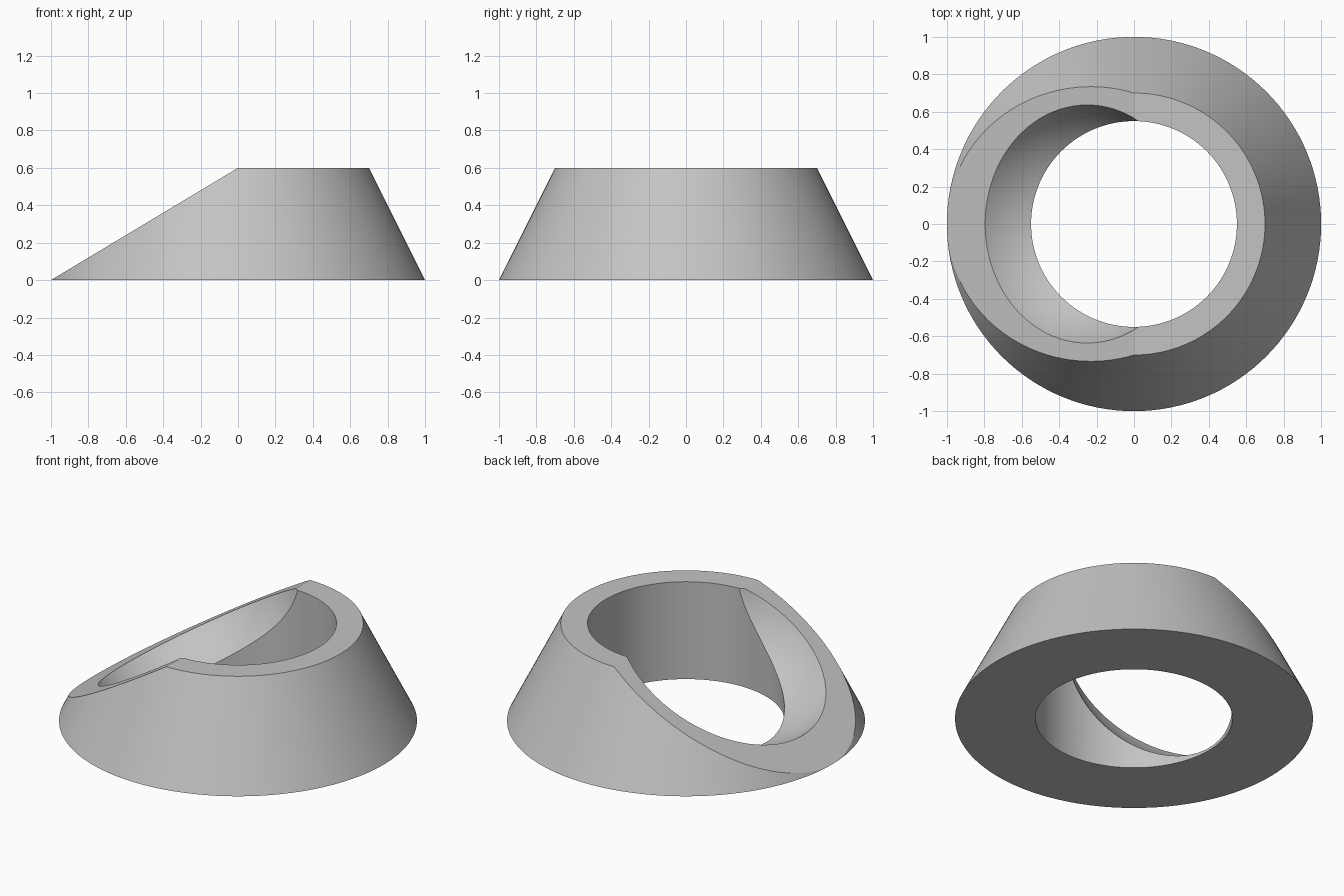
import bpy
import bmesh
import math
from mathutils import Matrix, Vector

default = bpy.data.objects.get("Cube")
if default:
    bpy.data.objects.remove(default, do_unlink=True)

HEIGHT = 0.6
SEGMENTS = 128

grey = bpy.data.materials.new("plain grey")
grey.use_nodes = True
colour = (0.55, 0.55, 0.55, 1)
grey.diffuse_color = colour
grey.node_tree.nodes["Principled BSDF"].inputs["Base Color"].default_value = colour


def add_object(name, bm):
    mesh = bpy.data.meshes.new(name)
    bm.to_mesh(mesh)
    bm.free()
    mesh.materials.append(grey)
    obj = bpy.data.objects.new(name, mesh)
    bpy.context.collection.objects.link(obj)
    return obj


def add_cone(bm, bottom, top, depth):
    bmesh.ops.create_cone(bm, cap_ends=True, segments=SEGMENTS,
                          radius1=bottom, radius2=top, depth=depth,
                          matrix=Matrix.Translation((0, 0, HEIGHT / 2)))


# Tapered body, sliced by a ramp from the base rim to the middle of the top
bm = bmesh.new()
add_cone(bm, 1, 0.7, HEIGHT)
bmesh.ops.bisect_plane(bm, geom=bm.verts[:] + bm.edges[:] + bm.faces[:],
                       dist=0.0001, plane_co=Vector((0, 0, HEIGHT)),
                       plane_no=Vector((-HEIGHT, 0, 1)), clear_outer=True)
bmesh.ops.holes_fill(bm, edges=[e for e in bm.edges if e.is_boundary], sides=0)
bmesh.ops.recalc_face_normals(bm, faces=bm.faces[:])
body = add_object("tapered_ring", bm)

# Ball that scoops the bowl out of the ramp
bm = bmesh.new()
bmesh.ops.create_uvsphere(bm, u_segments=SEGMENTS, v_segments=SEGMENTS // 2, radius=0.7,
                          matrix=Matrix.Translation((-0.4, 0, 0.7)))
scoop = add_object("scoop_cutter", bm)

# Straight bore through the centre
bm = bmesh.new()
add_cone(bm, 0.55, 0.55, 2 * HEIGHT)
bore = add_object("bore_cutter", bm)

bpy.ops.object.select_all(action="DESELECT")
bpy.context.view_layer.objects.active = body
body.select_set(True)
for cutter in (bore, scoop):
    cutter.hide_render = True
    cut = body.modifiers.new(cutter.name, "BOOLEAN")
    cut.operation = "DIFFERENCE"
    cut.solver = "EXACT"
    cut.object = cutter
    bpy.ops.object.modifier_apply(modifier=cut.name)
    bpy.data.objects.remove(cutter, do_unlink=True)

bpy.ops.object.shade_smooth_by_angle(angle=math.radians(25))
